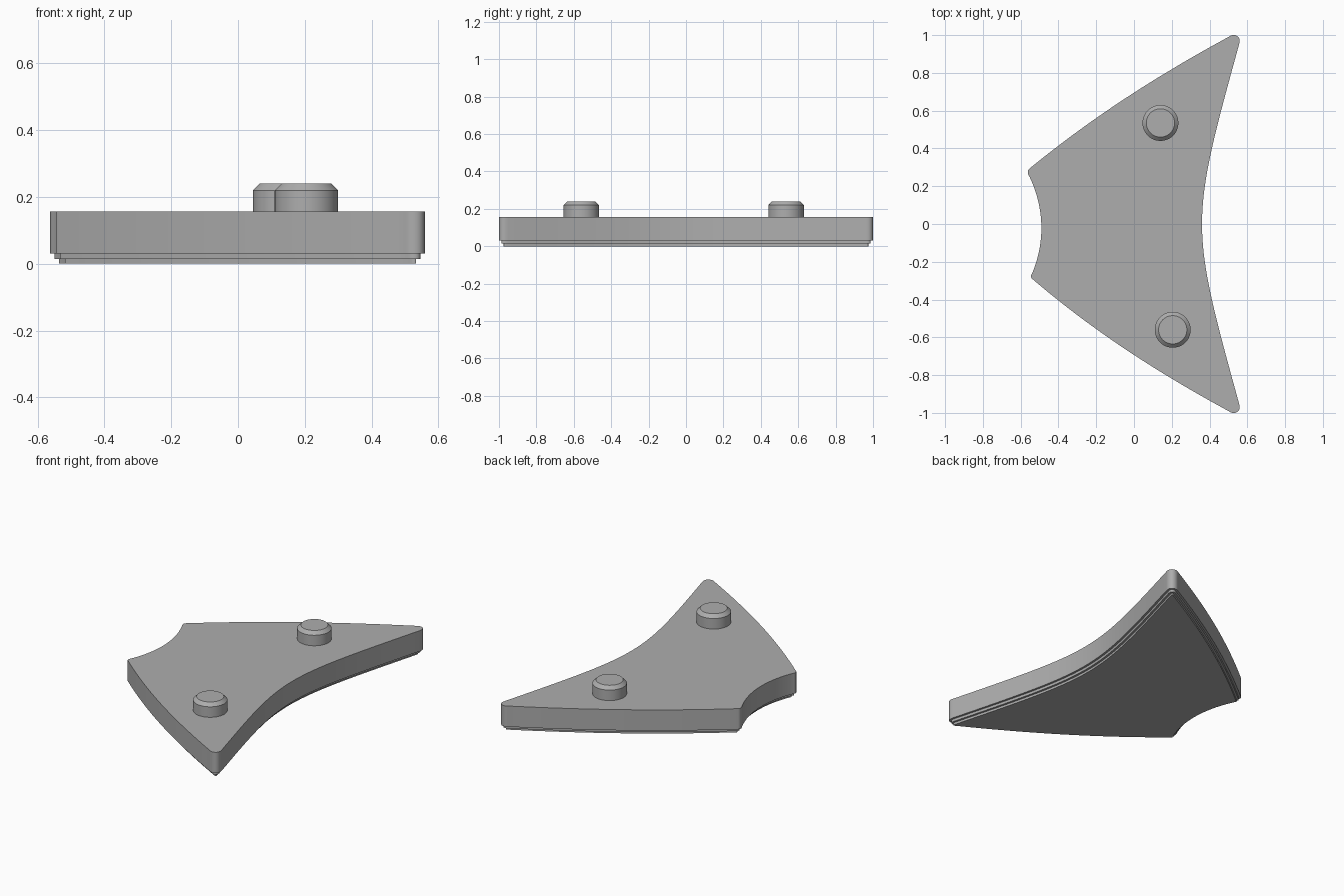
import bpy, bmesh, math
from mathutils import Vector
from mathutils.geometry import interpolate_bezier

cube = bpy.data.objects.get("Cube")
if cube:
    bpy.data.objects.remove(cube)

grey = bpy.data.materials.new("plain_grey")
grey.use_nodes = True
colour = (0.42, 0.42, 0.42, 1)
grey.diffuse_color = colour
grey.node_tree.nodes["Principled BSDF"].inputs["Base Color"].default_value = colour


def finish(name, bm):
    bmesh.ops.recalc_face_normals(bm, faces=bm.faces)
    mesh = bpy.data.meshes.new(name)
    bm.to_mesh(mesh)
    bm.free()
    mesh.materials.append(grey)
    obj = bpy.data.objects.new(name, mesh)
    bpy.context.collection.objects.link(obj)
    bpy.ops.object.select_all(action="DESELECT")
    obj.select_set(True)
    bpy.context.view_layer.objects.active = obj
    bpy.ops.object.shade_smooth_by_angle(angle=math.radians(30))
    return obj


# Outline as a closed chain of curves, clockwise from the back tip:
# start point, its handle, the handle of the next point, segment count
chain = [
    ((0.50, 0.99), (0.525, 1.012), (0.572, 1.0), 12),        # back tip
    ((0.556, 0.95), (0.295, 0), (0.295, 0), 64),             # hollow side
    ((0.556, -0.95), (0.572, -1.0), (0.525, -1.012), 12),    # front tip
    ((0.50, -0.99), (0.15, -0.80), (-0.20, -0.58), 40),      # front side
    ((-0.537, -0.292), (-0.55, -0.282), (-0.546, -0.27), 8),
    ((-0.538, -0.258), (-0.472, -0.10), (-0.472, 0.08), 24), # small hollow
    ((-0.553, 0.25), (-0.565, 0.268), (-0.565, 0.284), 8),
    ((-0.555, 0.292), (-0.20, 0.582), (0.15, 0.80), 40),     # back side
]
outline = []
for i, (start, h1, h2, count) in enumerate(chain):
    end = chain[(i + 1) % len(chain)][0]
    pts = [Vector((*p, 0)) for p in (start, h1, h2, end)]
    outline += interpolate_bezier(*pts, count + 1)[:-1]


def inset(points, d):
    """Move the outline inward, dropping points that fold over at corners."""
    if d == 0:
        return points
    result = []
    for i, p in enumerate(points):
        along = (points[(i + 1) % len(points)] - points[i - 1]).normalized()
        q = p + Vector((along.y, -along.x, 0)) * d
        if min((q - o).length for o in points) > d * 0.97:
            result.append(q)
    return result


def plate(name, d, low, high):
    bm = bmesh.new()
    face = bm.faces.new([bm.verts.new((p.x, p.y, low)) for p in inset(outline, d)])
    top = bmesh.ops.extrude_face_region(bm, geom=[face], use_keep_orig=True)
    verts = [g for g in top["geom"] if isinstance(g, bmesh.types.BMVert)]
    bmesh.ops.translate(bm, verts=verts, vec=(0, 0, high - low))
    return finish(name, bm)


# Slab with two stepped layers underneath
plate("slab", 0, 0.03, 0.156)
plate("upper_step", 0.013, 0.014, 0.03)
plate("lower_step", 0.026, 0, 0.014)


# Chamfered pegs on top
def peg(name, x, y):
    low, high, radius = 0.156, 0.24, 0.095
    bm = bmesh.new()
    bmesh.ops.create_cone(bm, cap_ends=True, segments=48, radius1=radius,
                          radius2=radius, depth=high - low)
    rim = [e for e in bm.edges if all(v.co.z > 0 for v in e.verts)]
    bmesh.ops.bevel(bm, geom=rim, offset=0.02, segments=1, affect="EDGES")
    bmesh.ops.translate(bm, verts=bm.verts, vec=(x, y, (low + high) / 2))
    return finish(name, bm)


peg("back_peg", 0.14, 0.535)
peg("front_peg", 0.205, -0.56)
